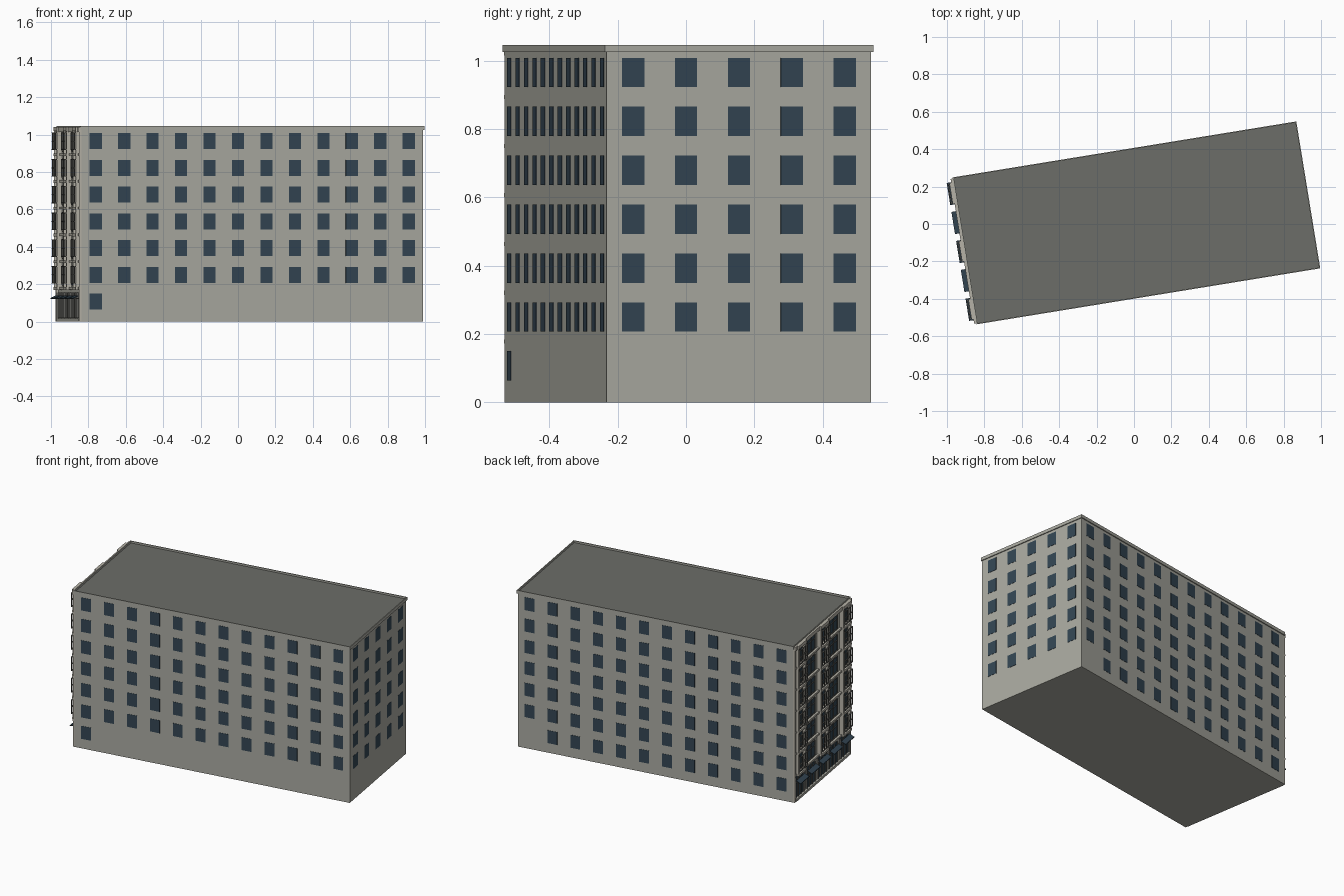
import bpy, bmesh
from math import radians
from mathutils import Matrix

if "Cube" in bpy.data.objects:
    bpy.data.objects.remove(bpy.data.objects["Cube"])

# Building frame: u along the length, v along the width, turned about z
PLACE = Matrix.Translation((0.013, 0.006, 0)) @ Matrix.Rotation(radians(9.25), 4, 'Z')
HU, HV = 0.925, 0.392          # half length / half width of the walls
ROOF, TOP = 1.034, 1.046
BAY_U, BAY_V = 2 * HU / 12, 2 * HV / 5
FLOORS = [0.25 + 0.143 * k for k in range(6)]
GROUND = 0.107
WW, WH = 0.033, 0.043          # half window size


def material(name, rgb):
    m = bpy.data.materials.new(name)
    m.diffuse_color = (*rgb, 1)
    m.use_nodes = True
    m.node_tree.nodes["Principled BSDF"].inputs["Base Color"].default_value = m.diffuse_color
    return m


WALL = material("wall_grey", (0.40, 0.40, 0.355))
ROOFM = material("roof_grey", (0.15, 0.155, 0.14))
GLASS = material("dark_glass", (0.033, 0.06, 0.085))
TRIM = material("light_trim", (0.47, 0.45, 0.39))
METAL = material("dark_metal", (0.12, 0.12, 0.11))


def part(name, boxes, mat):
    """One object from many boxes (u0, u1, v0, v1, z0, z1)."""
    bm = bmesh.new()
    for u0, u1, v0, v1, z0, z1 in boxes:
        m = (Matrix.Translation(((u0 + u1) / 2, (v0 + v1) / 2, (z0 + z1) / 2))
             @ Matrix.Diagonal((abs(u1 - u0), abs(v1 - v0), abs(z1 - z0), 1)))
        bmesh.ops.create_cube(bm, size=1, matrix=PLACE @ m)
    me = bpy.data.meshes.new(name)
    bm.to_mesh(me)
    bm.free()
    me.materials.append(mat)
    ob = bpy.data.objects.new(name, me)
    bpy.context.collection.objects.link(ob)
    return ob


def end_box(d0, d1, v0, v1, z0, z1):
    """Box on the entrance end, measured outwards from its wall."""
    return (-HU - d1, -HU - d0, v0, v1, z0, z1)


# Main block, roof and thin parapet
part("walls", [(-HU, HU, -HV, HV, 0, ROOF - 0.004)], WALL)
part("roof", [(-HU, HU, -HV, HV, ROOF - 0.004, ROOF)], ROOFM)
o = 0.006
part("parapet", [
    (-HU - o, HU + o, -HV - o, -HV, 1.025, TOP),
    (-HU - o, HU + o, HV, HV + o, 1.025, TOP),
    (HU, HU + o, -HV, HV, 1.025, TOP),
    (-HU - o, -HU, -HV, HV, 1.025, TOP)], WALL)

# Plain windows on the two long sides and the far end
us = [-HU + BAY_U * (i + 0.5) for i in range(12)]
vs = [BAY_V * (i - 2) for i in range(5)]
T = 0.0015
front = [(u, z) for u in us for z in FLOORS] + [(us[0], GROUND)]
back = [(u, z) for u in us for z in FLOORS] + [(u, GROUND) for u in us[:-1]]
part("front_windows", [(u - WW, u + WW, -HV - T, -HV + T, z - WH, z + WH) for u, z in front], GLASS)
part("back_windows", [(u - WW, u + WW, HV - T, HV + T, z - WH, z + WH) for u, z in back], GLASS)
part("end_windows", [(HU - T, HU + T, v - WW, v + WW, z - WH, z + WH) for v in vs for z in FLOORS], GLASS)

# Entrance end: corner piers, cornice and floor bands
trim = [end_box(0, 0.018, -HV, HV, 1.015, 1.04)]
for s in (-1, 1):
    trim.append(end_box(0, 0.012, s * HV, s * (HV - 0.016), 0, 1.015))
for z in FLOORS:
    trim.append(end_box(0, 0.014, -HV, HV, z - 0.078, z - 0.066))
part("entrance_end_trim", trim, TRIM)

# Three projecting bays with posts and slabs, plus piers beside the flat bays
posts, glass, rails, frames = [], [], [], []
for i, v in enumerate(vs):
    projecting = i % 2 == 0
    if projecting:
        for s in (-1, 1):
            posts.append(end_box(0, 0.026, v + s * 0.056, v + s * 0.040, 0.17, 1.036))
        posts.append(end_box(0, 0.028, v - 0.056, v + 0.056, 1.018, 1.04))
    for z in FLOORS:
        w = 0.038 if projecting else 0.056
        glass.append(end_box(0, 0.003, v - w, v + w, z - 0.055, z + 0.048))
        for k in (-1, 0, 1):
            frames.append(end_box(0, 0.008, v + k * w - 0.002, v + k * w + 0.002, z - 0.055, z + 0.048))
        for zz in (z - 0.055, z + 0.012, z + 0.048):
            frames.append(end_box(0, 0.007, v - w, v + w, zz - 0.002, zz + 0.002))
        if projecting:
            posts.append(end_box(0, 0.028, v - 0.056, v + 0.056, z - 0.080, z - 0.066))
            # Open screen in front of each projecting bay
            for k in range(5):
                p = v + (k - 2) * 0.026
                rails.append(end_box(0.032, 0.037, p - 0.002, p + 0.002, z - 0.045, z + 0.045))
            for zz in (z - 0.045, z, z + 0.045):
                rails.append(end_box(0.031, 0.038, v - 0.054, v + 0.054, zz - 0.002, zz + 0.002))
            for s in (-1, 1):
                for zz in (z - 0.045, z + 0.045):
                    rails.append(end_box(0.02, 0.034, v + s * 0.052, v + s * 0.048, zz - 0.002, zz + 0.002))
    # Ground floor glazing and its mullions
    glass.append(end_box(0, 0.003, v - 0.058, v + 0.058, 0.02, 0.155))
    for k in range(4):
        p = v + (k - 1.5) * 0.038
        frames.append(end_box(0, 0.010, p - 0.002, p + 0.002, 0.02, 0.155))
part("bay_posts", posts, TRIM)
part("entrance_end_glass", glass, GLASS)
part("bay_screens", rails, METAL)
part("window_frames", frames, METAL)

# Sloping glass canopies over the ground floor, one per bay
canopies = part("canopies", [end_box(0.012, 0.042, v - 0.06, v + 0.06, 0.136, 0.141) for v in vs], GLASS)
inv = PLACE.inverted()
for p in canopies.data.vertices:
    if (inv @ p.co).x < -HU - 0.03:
        p.co.z -= 0.014
part("canopy_brackets", [end_box(0, 0.038, v + s * 0.05 - 0.002, v + s * 0.05 + 0.002, 0.122, 0.126)
                         for v in vs for s in (-1, 1)], METAL)

# Low step along the entrance
part("entrance_step", [end_box(0, 0.014, -HV + 0.016, HV - 0.016, 0, 0.016)], WALL)
